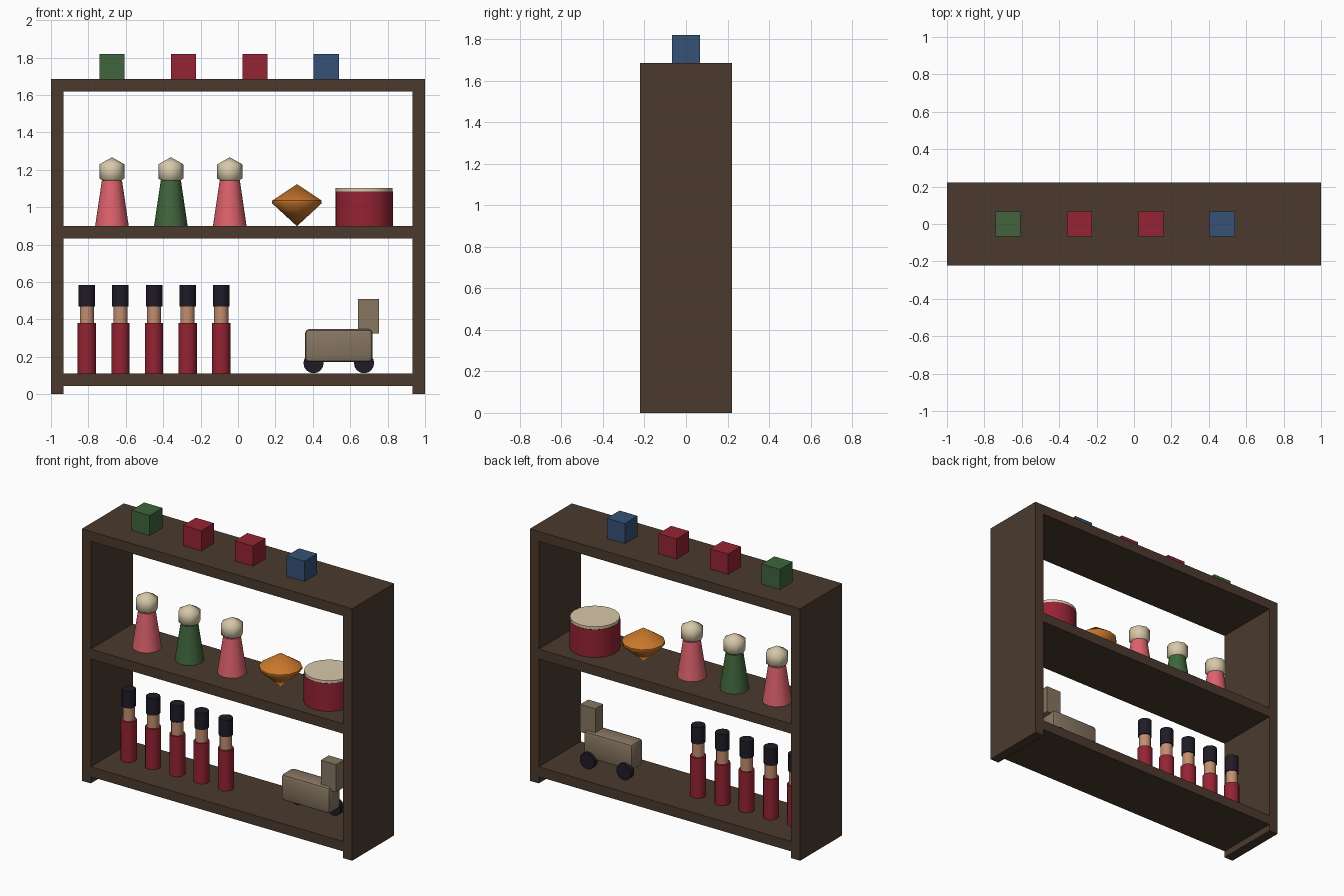
import bpy, bmesh, math

if "Cube" in bpy.data.objects:
    bpy.data.objects.remove(bpy.data.objects["Cube"])

def material(name, rgb):
    m = bpy.data.materials.new(name)
    m.diffuse_color = (*rgb, 1)
    m.use_nodes = True
    m.node_tree.nodes["Principled BSDF"].inputs["Base Color"].default_value = m.diffuse_color
    return m

WOOD = material("dark_wood", (0.07, 0.042, 0.027))
RED = material("red", (0.30, 0.017, 0.033))
GREEN = material("green", (0.05, 0.13, 0.045))
BLUE = material("blue", (0.035, 0.085, 0.18))
PINK = material("pink", (0.72, 0.12, 0.15))
CREAM = material("cream", (0.68, 0.58, 0.40))
ORANGE = material("orange", (0.60, 0.19, 0.025))
BLACK = material("black", (0.014, 0.011, 0.02))
SKIN = material("skin", (0.55, 0.27, 0.16))
TAN = material("tan", (0.24, 0.18, 0.12))

def finish(name, bm, mat, smooth=None):
    bmesh.ops.recalc_face_normals(bm, faces=bm.faces)
    me = bpy.data.meshes.new(name)
    bm.to_mesh(me)
    bm.free()
    ob = bpy.data.objects.new(name, me)
    bpy.context.collection.objects.link(ob)
    me.materials.append(mat)
    if smooth:
        bpy.ops.object.select_all(action='DESELECT')
        ob.select_set(True)
        bpy.context.view_layer.objects.active = ob
        bpy.ops.object.shade_smooth_by_angle(angle=math.radians(smooth))
    return ob

def box(name, x, y, z, mat, bevel=0):
    """Box from (min, max) pairs."""
    bm = bmesh.new()
    bmesh.ops.create_cube(bm, size=1)
    for v in bm.verts:
        v.co = [(a + b) / 2 + c * (b - a) for (a, b), c in zip((x, y, z), v.co)]
    if bevel:
        bmesh.ops.bevel(bm, geom=bm.edges[:], offset=bevel, segments=2,
                        profile=0.5, affect='EDGES')
    return finish(name, bm, mat, 40 if bevel else None)

def turned(name, x, profile, mat, sides=12, smooth=40):
    """Lathe a (radius, z) profile around a vertical axis at x."""
    bm = bmesh.new()
    rings = []
    for r, z in profile:
        n = sides if r > 0 else 1
        rings.append([bm.verts.new((x + r * math.cos(2 * math.pi * i / sides),
                                    r * math.sin(2 * math.pi * i / sides), z))
                      for i in range(n)])
    for a, b in zip(rings, rings[1:]):
        for i in range(sides):
            j = (i + 1) % sides
            quad = [a[i % len(a)], a[j % len(a)], b[j % len(b)], b[i % len(b)]]
            bm.faces.new(list(dict.fromkeys(quad)))
    for ring in (rings[0], rings[-1]):
        if len(ring) > 1:
            bm.faces.new(ring)
    return finish(name, bm, mat, smooth)

# Shelf unit
D = (-0.222, 0.222)
for side, s in (("left", -1), ("right", 1)):
    box(f"{side}_side_panel", sorted((s * 0.934, s)), D, (0, 1.685), WOOD)
for name, z in (("bottom", 0.045), ("middle", 0.832), ("top", 1.619)):
    box(f"{name}_board", (-0.934, 0.934), D, (z, z + 0.066), WOOD)

# Toy blocks on top
for i, mat in enumerate((GREEN, RED, RED, BLUE)):
    x = -0.674 + 0.382 * i
    box(f"toy_block_{i + 1}", (x - 0.067, x + 0.067), (-0.067, 0.067),
        (1.685, 1.82), mat)

# Dolls
M = 0.898
for i, mat in enumerate((PINK, GREEN, PINK)):
    x = -0.674 + 0.315 * i
    turned(f"doll_dress_{i + 1}", x, [(0.09, M), (0.054, 1.142)], mat)
    turned(f"doll_head_{i + 1}", x,
           [(0, 1.115), (0.067, 1.153), (0.067, 1.229), (0, 1.267)], CREAM, 8, 65)

# Spinning top
turned("spinning_top", 0.315,
       [(0, M), (0.132, 1.02), (0.132, 1.035), (0, 1.123)], ORANGE, 12, 50)

# Drum
turned("drum_shell", 0.674, [(0.154, M), (0.154, 1.085)], RED, 20)
turned("drum_skin", 0.674, [(0.152, 1.085), (0.152, 1.103)], CREAM, 20)

# Toy soldiers
B = 0.111
for i in range(5):
    x = -0.808 + 0.1795 * i
    turned(f"soldier_body_{i + 1}", x, [(0.049, B), (0.049, 0.38)], RED)
    turned(f"soldier_head_{i + 1}", x, [(0.038, 0.38), (0.038, 0.47)], SKIN)
    turned(f"soldier_hat_{i + 1}", x, [(0.044, 0.47), (0.044, 0.583)], BLACK)

# Pull-along animal, wheels only on the far side
box("pull_toy_body", (0.358, 0.719), (-0.063, 0.063), (0.171, 0.348), TAN, 0.022)
box("pull_toy_head", (0.642, 0.754), (-0.042, 0.042), (0.324, 0.508), TAN)
for i, x in enumerate((0.404, 0.674)):
    wheel = turned(f"pull_toy_wheel_{i + 1}", 0, [(0.054, -0.018), (0.054, 0.018)],
                   BLACK, 16)
    wheel.rotation_euler.x = math.pi / 2
    wheel.location = (x, 0.065, 0.166)
